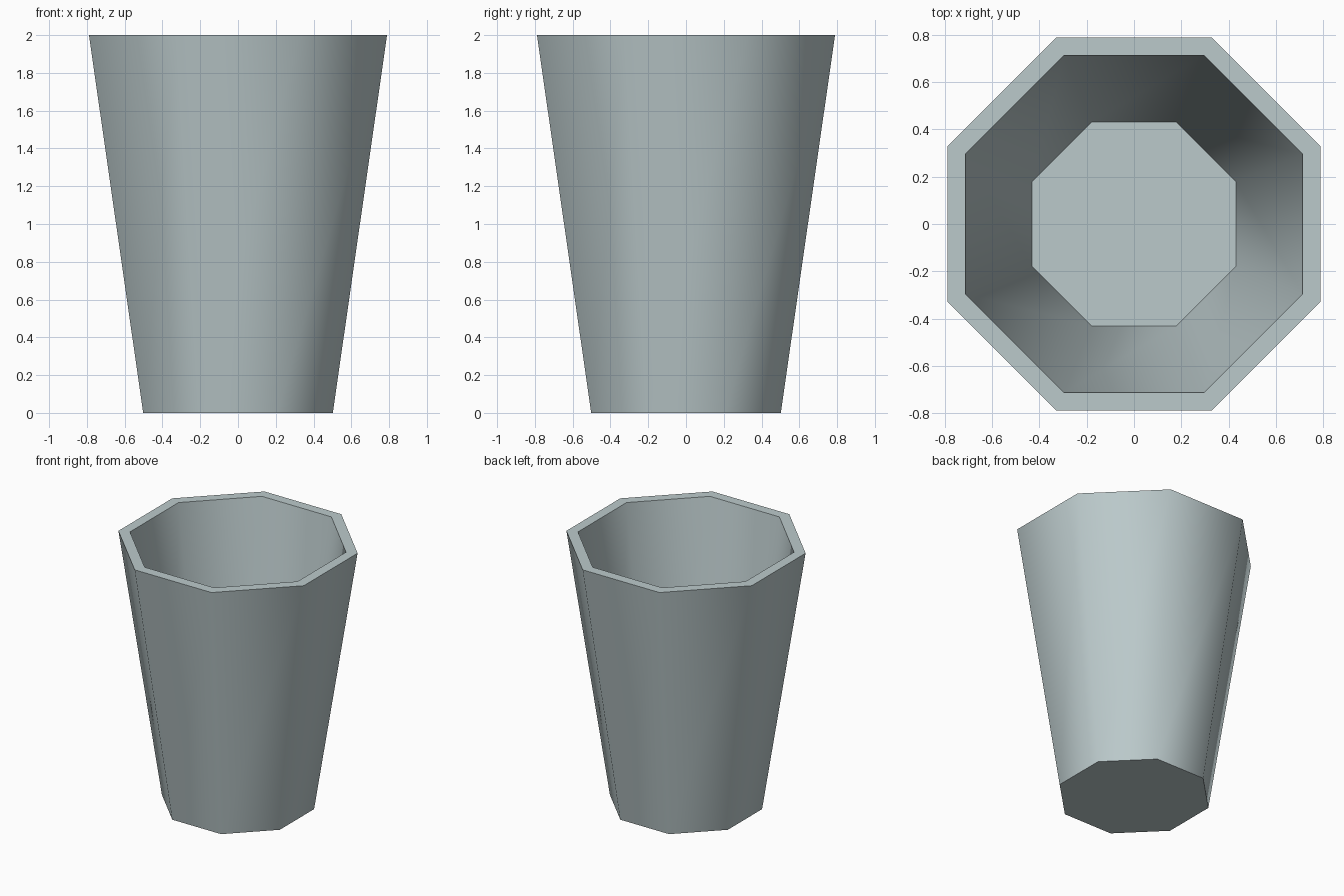
import bpy, bmesh, math

if "Cube" in bpy.data.objects:
    bpy.data.objects.remove(bpy.data.objects["Cube"])

SIDES = 8

# Cup profile: (distance to flat side, height), outside bottom to inside floor
PROFILE = [(0.502, 0.0), (0.789, 2.0), (0.713, 2.0), (0.431, 0.05)]

mat = bpy.data.materials.new("pale blue grey")
mat.diffuse_color = (0.50, 0.59, 0.60, 1.0)
mat.use_nodes = True
mat.node_tree.nodes["Principled BSDF"].inputs["Base Color"].default_value = mat.diffuse_color


def ring(bm, apothem, z):
    """Octagon of vertices with flat sides facing the axes."""
    r = apothem / math.cos(math.pi / SIDES)
    angles = [(i + 0.5) * 2 * math.pi / SIDES for i in range(SIDES)]
    return [bm.verts.new((r * math.cos(a), r * math.sin(a), z)) for a in angles]


bm = bmesh.new()
rings = [ring(bm, a, z) for a, z in PROFILE]

# Outer wall, rim and inner wall
for low, high in zip(rings, rings[1:]):
    for i in range(SIDES):
        j = (i + 1) % SIDES
        bm.faces.new((low[i], low[j], high[j], high[i]))

# Underside and inner floor
bm.faces.new(rings[0][::-1])
bm.faces.new(rings[-1])
bmesh.ops.recalc_face_normals(bm, faces=bm.faces)

mesh = bpy.data.meshes.new("cup")
bm.to_mesh(mesh)
bm.free()
mesh.materials.append(mat)
cup = bpy.data.objects.new("cup", mesh)
bpy.context.collection.objects.link(cup)

# Smooth walls, sharp rim and floor edges
bpy.context.view_layer.objects.active = cup
cup.select_set(True)
bpy.ops.object.shade_smooth_by_angle(angle=math.radians(60))
